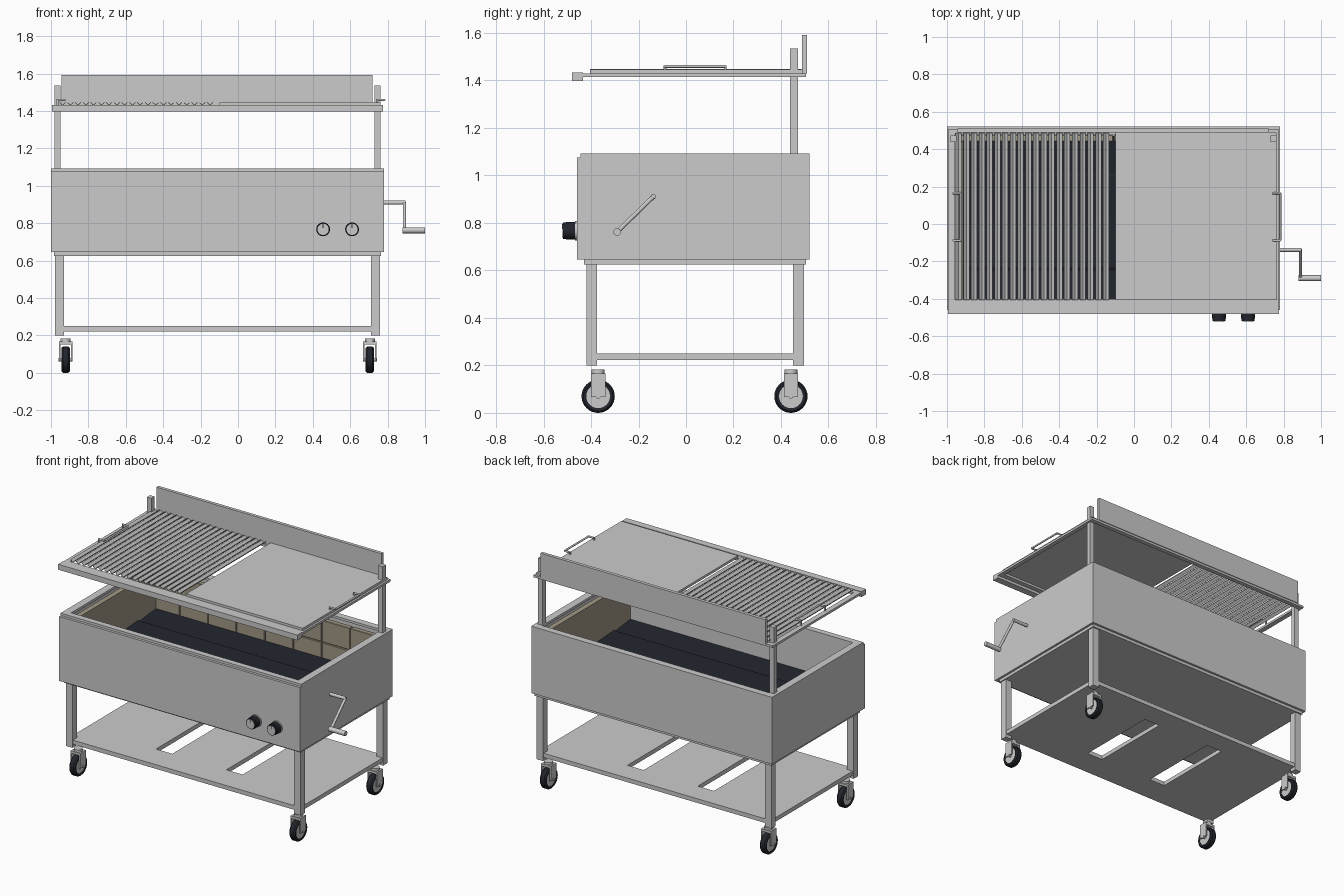
import bpy, bmesh, math
from mathutils import Vector, Matrix

if "Cube" in bpy.data.objects:
    bpy.data.objects.remove(bpy.data.objects["Cube"])


def mat(name, col):
    m = bpy.data.materials.new(name)
    m.diffuse_color = (*col, 1)
    m.use_nodes = True
    m.node_tree.nodes["Principled BSDF"].inputs["Base Color"].default_value = m.diffuse_color
    return m


BLACK = mat("black", (0.015, 0.018, 0.025))
BRICK = mat("firebrick", (0.36, 0.32, 0.24))


def finish(name, bm, m=None, smooth=False):
    bmesh.ops.recalc_face_normals(bm, faces=bm.faces)
    me = bpy.data.meshes.new(name)
    bm.to_mesh(me)
    bm.free()
    ob = bpy.data.objects.new(name, me)
    bpy.context.collection.objects.link(ob)
    if m:
        me.materials.append(m)
    if smooth:
        bpy.ops.object.select_all(action='DESELECT')
        ob.select_set(True)
        bpy.context.view_layer.objects.active = ob
        bpy.ops.object.shade_smooth_by_angle(angle=math.radians(35))
    return ob


def boxes(name, spans, m=None, bevel=0):
    """Each span is x0, x1, y0, y1, z0, z1."""
    bm = bmesh.new()
    for x0, x1, y0, y1, z0, z1 in spans:
        mx = Matrix.Translation(((x0 + x1) / 2, (y0 + y1) / 2, (z0 + z1) / 2))
        mx = mx @ Matrix.Diagonal((x1 - x0, y1 - y0, z1 - z0, 1))
        bmesh.ops.create_cube(bm, size=1, matrix=mx)
    ob = finish(name, bm, m)
    if bevel:
        b = ob.modifiers.new("bevel", 'BEVEL')
        b.width, b.segments = bevel, 1
    return ob


def rods(name, parts, m=None, n=24):
    """Cylinders, each given as start, end, radius."""
    bm = bmesh.new()
    for a, b, r in parts:
        a, b = Vector(a), Vector(b)
        d = b - a
        mx = Matrix.Translation((a + b) / 2) @ d.to_track_quat('Z', 'Y').to_matrix().to_4x4()
        bmesh.ops.create_cone(bm, cap_ends=True, segments=n, radius1=r, radius2=r,
                              depth=d.length, matrix=mx)
    return finish(name, bm, m, True)


def plate(name, xs, ys, z0, z1, holes):
    """Flat plate on a grid of lines, leaving out the cells in holes."""
    bm = bmesh.new()
    v = [[bm.verts.new((x, y, z0)) for y in ys] for x in xs]
    for i in range(len(xs) - 1):
        for j in range(len(ys) - 1):
            if (i, j) not in holes:
                bm.faces.new((v[i][j], v[i + 1][j], v[i + 1][j + 1], v[i][j + 1]))
    ext = bmesh.ops.extrude_face_region(bm, geom=bm.faces[:], use_keep_orig=True)
    bmesh.ops.translate(bm, vec=(0, 0, z1 - z0),
                        verts=[e for e in ext["geom"] if isinstance(e, bmesh.types.BMVert)])
    return finish(name, bm)


def extrude(name, profiles, axis, a, b, m=None):
    """Closed profiles (u, z) swept along x or y from a to b."""
    bm = bmesh.new()
    for p in profiles:
        rings = [[bm.verts.new((t, u, z) if axis == 'x' else (u, t, z)) for u, z in p] for t in (a, b)]
        for r in rings:
            bm.faces.new(r)
        for i in range(len(p)):
            j = (i + 1) % len(p)
            bm.faces.new((rings[0][i], rings[0][j], rings[1][j], rings[1][i]))
    return finish(name, bm, m)


# Fire box
boxes("front_panel", [(-1, 0.78, -0.46, -0.443, 0.645, 1.075)])
boxes("box_walls", [(-1, -0.98, -0.443, 0.52, 0.645, 1.076), (0.76, 0.78, -0.443, 0.52, 0.645, 1.076),
                    (-0.98, 0.76, 0.50, 0.52, 0.645, 1.076)])
plate("box_rim", (-1, -0.95, 0.73, 0.78), (-0.445, -0.405, 0.475, 0.52), 1.076, 1.092, {(1, 1)})
boxes("box_bottom", [(-0.985, 0.765, -0.43, 0.505, 0.625, 0.65)])
boxes("front_inner_wall", [(-0.95, 0.73, -0.42, -0.405, 0.76, 1.076)])

# Firebrick lining and black hearth
bricks, w = [], 1.68 / 8
for i in range(8):
    for j in range(2):
        x, z = -0.95 + i * w, 0.76 + j * 0.15
        bricks.append((x + 0.002, x + w - 0.002, 0.44, 0.475, z + 0.002, z + 0.148))
boxes("back_bricks", bricks, BRICK, 0.003)
boxes("side_bricks", [(-0.95, -0.915, -0.405, 0.44, 0.76, 1.06), (0.695, 0.73, -0.405, 0.44, 0.76, 1.06)], BRICK)
extrude("hearth", [[(-0.42, 0.76), (-0.42, 0.81), (-0.25, 0.79), (-0.23, 0.80), (0.0, 0.785), (0.03, 0.785),
                    (0.25, 0.80), (0.27, 0.79), (0.47, 0.81), (0.47, 0.76)]], 'x', -0.95, 0.73, BLACK)

# Legs and slotted shelf
legs = [(x, x + 0.048, y, y + 0.046, 0.2, 0.63) for x in (-0.978, 0.71) for y in (-0.42, 0.45)]
boxes("legs", legs)
plate("lower_shelf", (-0.97, -0.445, -0.325, 0.075, 0.195, 0.752), (-0.415, -0.23, 0.34, 0.49),
      0.222, 0.25, {(1, 1), (3, 1)})

# Casters
for sx, x in (("left", -0.922), ("right", 0.705)):
    for sy, y in (("front", -0.37), ("back", 0.442)):
        n = f"{sx}_{sy}_caster"
        bm = bmesh.new()
        prof = [(0.05, -0.02), (0.062, -0.023), (0.07, -0.014), (0.07, 0.014), (0.062, 0.023), (0.05, 0.02)]
        ring = [bm.verts.new((x + u, y, 0.07 + r)) for r, u in prof]
        edges = [bm.edges.new((ring[i], ring[(i + 1) % 6])) for i in range(6)]
        bmesh.ops.spin(bm, geom=ring + edges, cent=(x, y, 0.07), axis=(1, 0, 0),
                       angle=math.tau, steps=32, use_duplicate=False)
        bmesh.ops.remove_doubles(bm, verts=bm.verts, dist=1e-4)
        finish(n + "_tire", bm, BLACK, True)
        rods(n + "_hub", [((x - 0.018, y, 0.07), (x + 0.018, y, 0.07), 0.051),
                          ((x - 0.038, y, 0.07), (x + 0.038, y, 0.07), 0.01)])
        boxes(n + "_fork", [(x - 0.036, x - 0.028, y - 0.03, y + 0.03, 0.066, 0.165),
                            (x + 0.028, x + 0.036, y - 0.03, y + 0.03, 0.066, 0.165),
                            (x - 0.036, x + 0.036, y - 0.03, y + 0.03, 0.15, 0.166)])
        rods(n + "_swivel", [((x, y, 0.16), (x, y, 0.182), 0.027)])

# Lift posts
boxes("lift_posts", [(-0.98, -0.948, 0.438, 0.472, 1.085, 1.535), (0.73, 0.762, 0.438, 0.472, 1.085, 1.535)])

# Raised cooking frame
plate("grill_frame", (-0.995, -0.96, 0.745, 0.775), (-0.435, -0.40, 0.475, 0.505), 1.415, 1.43, {(1, 1)})
boxes("front_drip_bar", [(-0.995, 0.775, -0.48, -0.433, 1.397, 1.433)])
boxes("griddle_plate", [(-0.10, 0.762, -0.405, 0.49, 1.43, 1.446)])
boxes("back_splash", [(-0.945, 0.72, 0.488, 0.51, 1.43, 1.592)])

# V-channel grate
vs = []
for i in range(20):
    c = -0.938 + i * 0.0415
    vs.append([(c - 0.016, 1.448), (c, 1.434), (c + 0.016, 1.448), (c + 0.016, 1.443),
               (c, 1.429), (c - 0.016, 1.443)])
extrude("grate_bars", vs, 'y', -0.405, 0.487)

# Lifting handles
for n, x in (("left", -0.968), ("right", 0.74)):
    pts = [(x, -0.088, 1.459), (x + 0.042, -0.088, 1.459), (x + 0.042, 0.165, 1.459), (x, 0.165, 1.459)]
    rods(n + "_handle", [(pts[i], pts[i + 1], 0.006) for i in range(3)]
         + [((x + 0.003, y, 1.43), (x + 0.003, y, 1.464), 0.006) for y in (-0.088, 0.165)], n=12)

# Crank
rods("crank", [((0.77, -0.138, 0.91), (0.895, -0.138, 0.91), 0.011),
               ((0.89, -0.138, 0.91), (0.89, -0.29, 0.762), 0.009),
               ((0.88, -0.29, 0.762), (1.0, -0.29, 0.762), 0.016)])

# Control knobs
for n, x in (("left", 0.455), ("right", 0.61)):
    z = 0.767
    rods(n + "_knob_bezel", [((x, -0.455, z), (x, -0.468, z), 0.041)])
    rods(n + "_knob", [((x, -0.466, z), (x, -0.505, z), 0.037), ((x, -0.505, z), (x, -0.518, z), 0.034)], BLACK)
    rods(n + "_knob_face", [((x, -0.516, z), (x, -0.520, z), 0.030)])
    boxes(n + "_knob_pointer", [(x - 0.002, x + 0.002, -0.522, -0.518, z + 0.008, z + 0.028)], BLACK)
